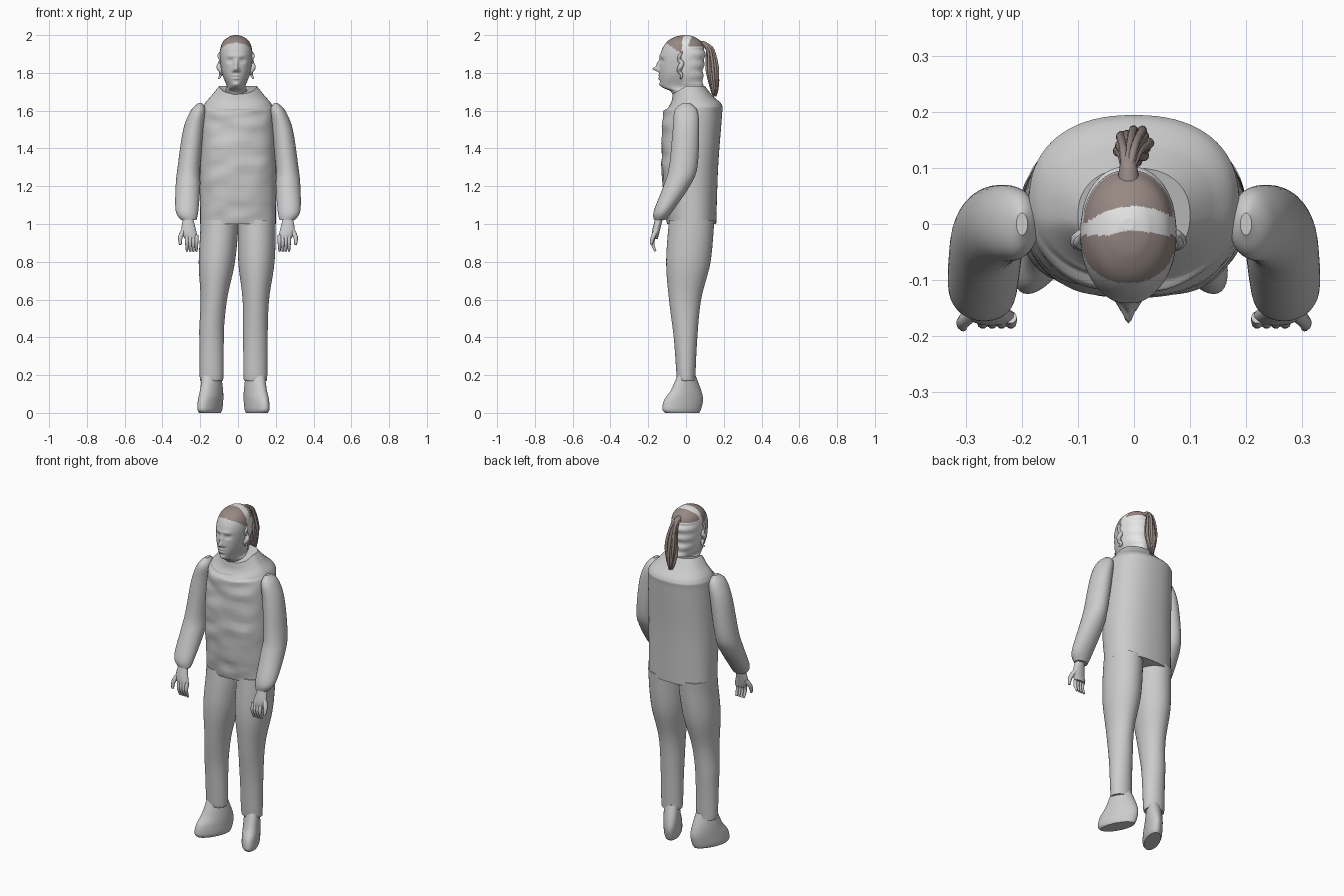
import bpy, bmesh, math, random
from mathutils import Vector, noise

random.seed(4)
if "Cube" in bpy.data.objects:
    bpy.data.objects.remove(bpy.data.objects["Cube"])


def material(name, red, green, blue):
    mat = bpy.data.materials.new(name)
    mat.use_nodes = True
    mat.diffuse_color = (red, green, blue, 1)
    shader = mat.node_tree.nodes["Principled BSDF"]
    shader.inputs["Base Color"].default_value = (red, green, blue, 1)
    return mat


grey = material("plain grey", 0.6, 0.6, 0.6)
pale = material("pale scalp", 0.8, 0.8, 0.8)
brown = material("brown hair", 0.31, 0.25, 0.23)


def clamp(value):
    return min(max(value, 0), 1)


def smooth_rows(rows, steps):
    """Smooth curve passing through every row of numbers."""
    result = []
    for index in range(len(rows) - 1):
        before = rows[max(index - 1, 0)]
        start, end = rows[index], rows[index + 1]
        after = rows[min(index + 2, len(rows) - 1)]
        for step in range(steps):
            t = step / steps
            result.append([
                q + t / 2 * (r - p + t * (2 * p - 5 * q + 4 * r - s + t * (3 * (q - r) + s - p)))
                for p, q, r, s in zip(before, start, end, after)])
    return result + [list(rows[-1])]


def level(z, half_width, front, back):
    """Section that is symmetric about its own middle."""
    return z, -half_width, half_width, -front, back


def signed_power(value, exponent):
    return math.copysign(abs(value) ** exponent, value)


def loft(name, rows, shape, sides=40, steps=6, roundness=1.0, rule=None, mats=(grey,)):
    """Skin over level sections given as z, low x, high x, low y, high y."""
    bm = bmesh.new()
    rings = []
    for z, left, right, front, back in smooth_rows(rows, steps):
        ring = []
        for side in range(sides):
            angle = math.tau * side / sides
            across = signed_power(math.cos(angle), roundness)
            along = signed_power(math.sin(angle), roundness)
            point = Vector((left + (right - left) * (1 + across) / 2,
                            front + (back - front) * (1 + along) / 2, z))
            ring.append(bm.verts.new(shape(point)))
        rings.append(ring)
    for lower, upper in zip(rings, rings[1:]):
        for side in range(sides):
            follow = (side + 1) % sides
            bm.faces.new((lower[side], lower[follow], upper[follow], upper[side]))
    bm.faces.new(rings[0])
    bm.faces.new(rings[-1])
    bmesh.ops.recalc_face_normals(bm, faces=bm.faces)
    for polygon in bm.faces:
        polygon.smooth = len(polygon.verts) == 4
        if rule:
            polygon.material_index = rule(polygon.calc_center_median())
    mesh = bpy.data.meshes.new(name)
    bm.to_mesh(mesh)
    bm.free()
    for mat in mats:
        mesh.materials.append(mat)
    bpy.context.collection.objects.link(bpy.data.objects.new(name, mesh))


def tube(name, points, radii, mat=grey):
    """Rounded tapering tube along a path."""
    curve = bpy.data.curves.new(name, "CURVE")
    curve.dimensions = "3D"
    curve.bevel_depth = 1
    curve.bevel_resolution = 3
    curve.use_fill_caps = True
    rows = smooth_rows([(*point, radius) for point, radius in zip(points, radii)], 4)
    path = curve.splines.new("POLY")
    path.points.add(len(rows) - 1)
    for knot, (x, y, z, radius) in zip(path.points, rows):
        knot.co = (x, y, z, 1)
        knot.radius = radius
    path.use_smooth = True
    curve.materials.append(mat)
    bpy.context.collection.objects.link(bpy.data.objects.new(name, curve))


# Torso: soft cloth folds on the chest, collar dipping at the front
def drape(point):
    if point.y < 0 and point.z < 1.65:
        fold = noise.noise(Vector((point.x, point.y, point.z * 2)) * 9)
        point.y += fold * clamp(-point.y * 12) / 80
    point.z -= clamp((point.z - 1.6) * 10) * max(0, -point.y) * 0.6
    return point


loft("torso", [level(1, 0.2, 0.1, 0.16), level(1.3, 0.2, 0.13, 0.17), level(1.57, 0.19, 0.12, 0.19),
               level(1.63, 0.18, 0.1, 0.19), level(1.68, 0.14, 0.08, 0.14), level(1.73, 0.1, 0.07, 0.1)],
     drape, sides=72, steps=12, roundness=0.87)

arm_rows = [(1.02, 0.22, 0.3, -0.17, -0.11), (1.07, 0.21, 0.33, -0.17, -0.07), (1.2, 0.2, 0.33, -0.12, 0.02),
            (1.3, 0.2, 0.32, -0.09, 0.06), (1.5, 0.18, 0.29, -0.07, 0.07), (1.6, 0.17, 0.25, -0.06, 0.06),
            (1.64, 0.19, 0.21, -0.02, 0.02)]
palm_rows = [(0.92, 0.21, 0.28, -0.18, -0.15), (0.96, 0.22, 0.3, -0.18, -0.14), (1.04, 0.24, 0.29, -0.16, -0.12)]
leg_rows = [level(0.17, 0.058, 0.045, 0.05), level(0.2, 0.063, 0.05, 0.05), level(0.4, 0.065, 0.065, 0.06),
            level(0.6, 0.07, 0.09, 0.08), level(0.8, 0.096, 0.105, 0.13), level(1.02, 0.1, 0.09, 0.15)]
shoe_rows = [level(0, 0.045, 0.11, 0.07), level(0.02, 0.052, 0.125, 0.08), level(0.07, 0.053, 0.115, 0.09),
             level(0.12, 0.052, 0.08, 0.08), level(0.2, 0.047, 0.045, 0.05)]


# Limbs: arms and hands mirror each other, the right leg stands further out
for name, sign, stance in (("left", 1, -0.008), ("right", -1, 0.04)):
    def mirrored(point):
        return Vector((sign * point.x, point.y, point.z))

    def stand(point):
        spread = 0.1 + stance * clamp((0.95 - point.z) * 2)
        return Vector((sign * spread + point.x, point.y, point.z))

    def splay(point):
        outward = point.x * sign - point.y * 0.4
        return stand(Vector((sign * outward, point.y, point.z)))

    loft(name + "_arm", arm_rows, mirrored)
    loft(name + "_palm", palm_rows, mirrored, sides=24)
    loft(name + "_leg", leg_rows, stand)
    loft(name + "_shoe", shoe_rows, splay)
    for finger in range(4):
        knuckle = mirrored(Vector((0.22 + finger / 60, -0.167, 0.94)))
        middle = knuckle + Vector((0, -0.01, -0.04))
        tip = middle + Vector((0, 0.015, -0.045))
        tube(name + "_finger", (knuckle, middle, tip), (0.011, 0.01, 0.006))
    root = mirrored(Vector((0.285, -0.155, 0.97)))
    bend = root + mirrored(Vector((0.02, -0.02, -0.04)))
    tube(name + "_thumb", (root, bend, bend + Vector((0, -0.01, -0.04))), (0.014, 0.012, 0.007))

# Head: each facial feature is a soft bump of x, z, width, height and push
features = {
    "nose tip": (0, 1.82, 0.013, 0.012, -0.034),
    "nose bridge": (0, 1.845, 0.01, 0.02, -0.016),
    "nostril": (0.015, 1.81, 0.007, 0.007, -0.01),
    "eye socket": (0.032, 1.865, 0.016, 0.01, 0.013),
    "eyeball": (0.032, 1.865, 0.008, 0.005, -0.006),
    "brow": (0.02, 1.89, 0.03, 0.008, -0.005),
    "upper lip": (0, 1.787, 0.02, 0.005, -0.009),
    "lower lip": (0, 1.77, 0.017, 0.005, -0.01),
    "chin": (0, 1.738, 0.018, 0.01, -0.008),
}


def sculpt(point):
    if point.y < -0.04:
        for x, z, width, height, push in features.values():
            sideways = (abs(point.x) - x) / width
            upward = (point.z - z) / height
            point.y += push * math.exp(-sideways ** 2 - upward ** 2)
    elif point.y > 0.02 and point.z < 1.93:
        point.y += math.sin(point.z * 110) / 300
    point.x -= 0.01
    return point


def hairline(center):
    """Brown crown, pale back of the head and a pale crescent on top."""
    if center.y < -0.02:
        return 2 if center.z > 1.885 - center.y * 0.7 else 0
    crescent = abs(center.y - 0.01 + 4 * center.x ** 2) < 0.022
    if center.z > 1.94 and not crescent:
        return 2
    return 1 if center.z > 1.74 else 0


loft("head", [level(1.64, 0.065, 0.05, 0.08), level(1.7, 0.06, 0.08, 0.08), level(1.73, 0.05, 0.13, 0.09),
              level(1.8, 0.075, 0.14, 0.09), level(1.9, 0.086, 0.135, 0.1), level(1.96, 0.073, 0.105, 0.085),
              level(1.99, 0.04, 0.06, 0.045), level(2, 0.01, 0.01, 0.01)],
     sculpt, sides=112, steps=14, roundness=0.93, rule=hairline, mats=(grey, pale, brown))

# Curled locks beside the ears
for sign in (-1, 1):
    curls = [(sign * (0.085 + math.sin(turn * 2) / 150) - 0.01, math.cos(turn * 2) / 120 - 0.03, 1.91 - turn / 50)
             for turn in range(8)]
    tube("side_lock", curls, [0.004 + math.sin(math.pi * turn / 7) / 110 for turn in range(8)])

# Ponytail: a tie and a bundle of loose strands
tube("ponytail_tie", [(-0.01, 0.07, 1.95), (-0.01, 0.1, 1.95), (-0.01, 0.12, 1.93)], (0.022, 0.016, 0.014), brown)
stations = [Vector((-0.01, 0.1, 1.95)), Vector((-0.006, 0.128, 1.91)), Vector((0, 0.14, 1.8)),
            Vector((0, 0.148, 1.72)), Vector((0, 0.15, 1.68))]
spreads = (0.008, 0.018, 0.032, 0.02, 0.01)
strands = 26
for strand in range(strands):
    reach = math.sqrt(strand / strands)
    offset = Vector((math.cos(strand * 2.4), math.sin(strand * 2.4), random.uniform(-1, 1))) * reach
    tube("ponytail_strand", [station + offset * spread for station, spread in zip(stations, spreads)],
         (0.006, 0.007, 0.008, 0.006, 0.002), brown)
